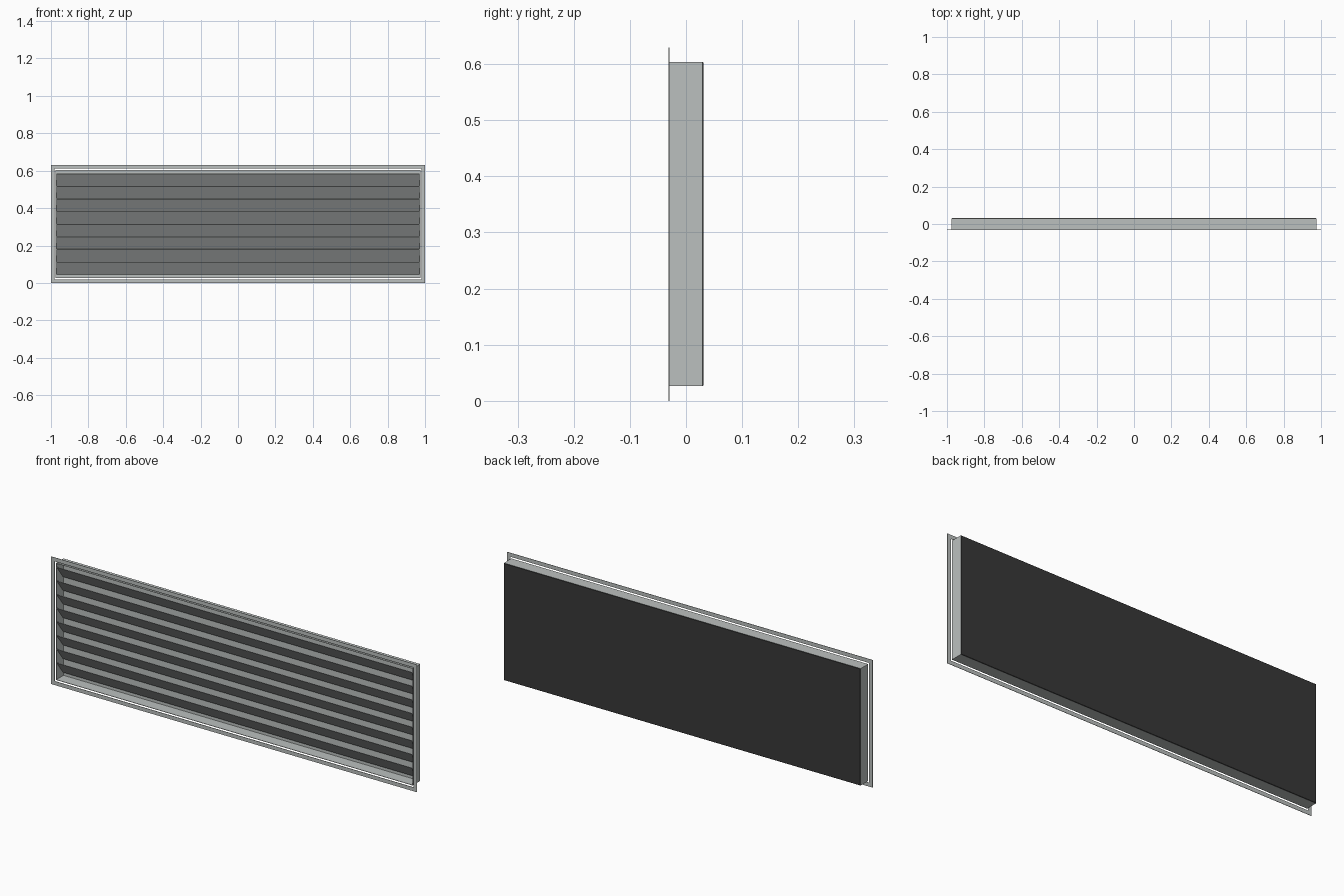
import bpy, bmesh, math
from mathutils import Matrix, Vector

if "Cube" in bpy.data.objects:
    bpy.data.objects.remove(bpy.data.objects["Cube"], do_unlink=True)


def material(name, rgb):
    mat = bpy.data.materials.new(name)
    mat.use_nodes = True
    color = (*rgb, 1.0)
    mat.diffuse_color = color
    mat.node_tree.nodes["Principled BSDF"].inputs["Base Color"].default_value = color
    return mat


def finish(bm, name, mat):
    bmesh.ops.recalc_face_normals(bm, faces=bm.faces)
    mesh = bpy.data.meshes.new(name)
    bm.to_mesh(mesh)
    bm.free()
    mesh.materials.append(mat)
    obj = bpy.data.objects.new(name, mesh)
    bpy.context.collection.objects.link(obj)
    return obj


def box(size, center, tilt=0.0):
    bm = bmesh.new()
    mat = (Matrix.Translation(center) @ Matrix.Rotation(tilt, 4, "X")
           @ Matrix.Diagonal((*size, 1.0)))
    bmesh.ops.create_cube(bm, size=1.0, matrix=mat)
    return bm


grey = material("painted_grey_metal", (0.50, 0.53, 0.52))
dark = material("dark_backing", (0.04, 0.04, 0.04))

WIDTH, HEIGHT, FRONT, BACK = 2.0, 0.63, -0.031, 0.031
MID = HEIGHT / 2
BODY_W, BODY_H = 1.95, 0.578
SHEET = 0.002

# Flat flange around the opening
bm = box((WIDTH, SHEET, HEIGHT), (0, FRONT + SHEET / 2, MID))
faces = [f for f in bm.faces if abs(f.normal.y) > 0.9]
bmesh.ops.inset_individual(bm, faces=faces, thickness=0.027)
bmesh.ops.bridge_loops(bm, edges=[e for f in faces for e in f.edges])
bmesh.ops.delete(bm, geom=faces, context="FACES_ONLY")
finish(bm, "front_flange", grey)

# Shallow sheet metal tray, open at the front
depth = BACK - FRONT - 2 * SHEET
bm = box((BODY_W, depth, BODY_H), (0, FRONT + SHEET + depth / 2, MID))
bm.normal_update()
bmesh.ops.delete(bm, geom=[f for f in bm.faces if f.normal.y < -0.9], context="FACES")
mesh_box = finish(bm, "tray_body", grey)
shell = mesh_box.modifiers.new("sheet_thickness", "SOLIDIFY")
shell.thickness = 0.003
shell.offset = -1

# Dark plate closing the back, with softened rear corners
bm = box((BODY_W, SHEET, BODY_H), (0, BACK - SHEET / 2, MID))
rear = [e for e in bm.edges if all(v.co.y > BACK - SHEET / 2 for v in e.verts)]
bmesh.ops.bevel(bm, geom=rear, offset=0.0015, segments=1, affect="EDGES")
finish(bm, "back_panel", dark)

# Slats leaning down towards the back, repeated upwards
COUNT, PITCH, BOTTOM = 8, 0.0675, 0.045
run, drop = 0.050, 0.0655
tilt = -math.atan2(drop, run)
bm = box((1.942, math.hypot(run, drop), 0.0025),
         Vector((0, -0.003, BOTTOM + PITCH / 2)), tilt)
slats = finish(bm, "slats", grey)
array = slats.modifiers.new("slat_rows", "ARRAY")
array.count = COUNT
array.use_relative_offset = False
array.use_constant_offset = True
array.constant_offset_displace = (0, 0, PITCH)
